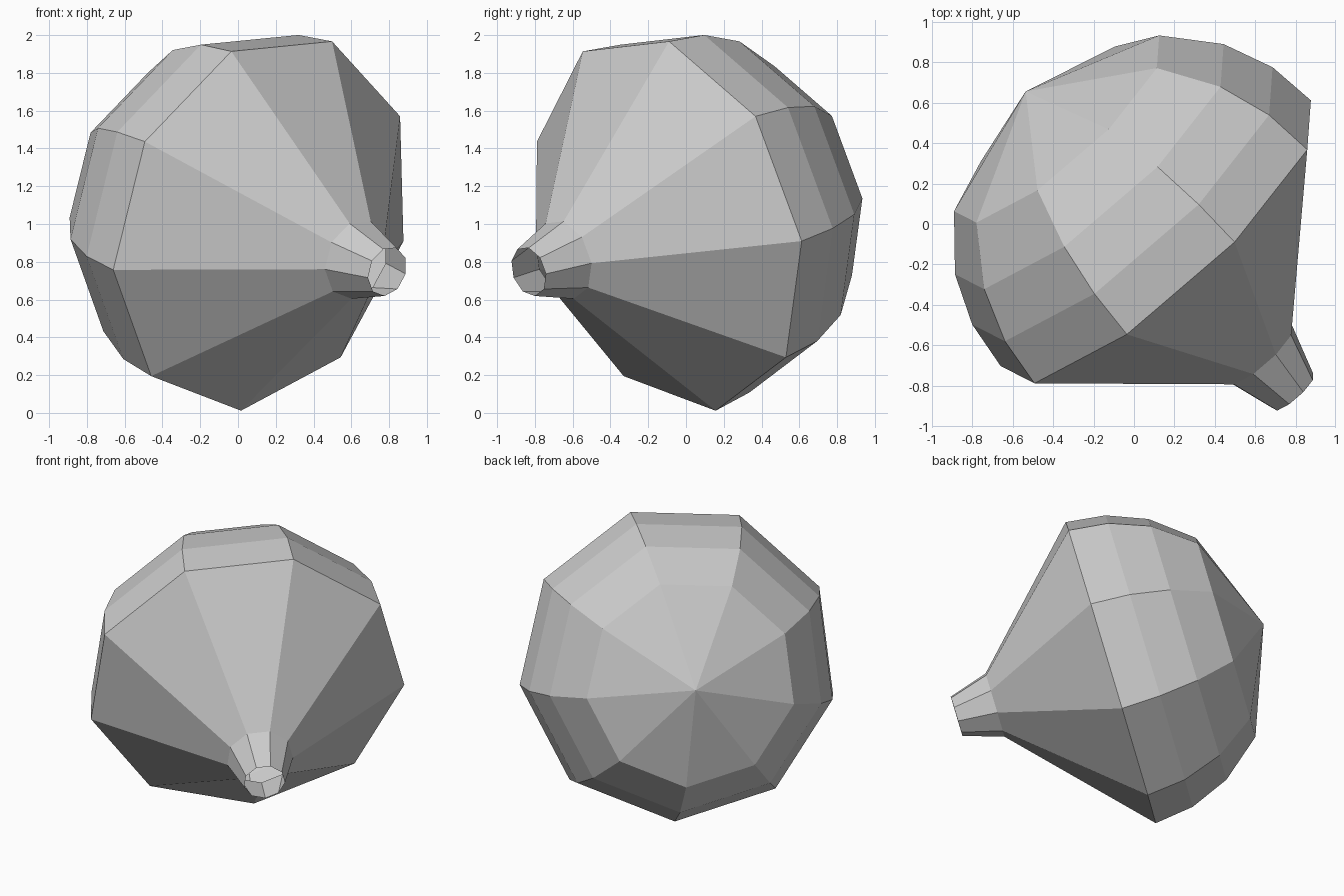
import bpy, bmesh, math
from mathutils import Vector, Matrix

if "Cube" in bpy.data.objects:
    bpy.data.objects.remove(bpy.data.objects["Cube"])

R = 1.03       # body radius
SIDES = 9
CENTRE = Vector((0.127, -0.088, 1.006))

# tilted frame: axis points to the domed back, u to one ring corner
axis = Vector((-0.644, 0.723, 0.250)).normalized()
u = Vector((0.361, -0.002, 0.933))
u = (u - axis * u.dot(axis)).normalized()
v = axis.cross(u)

# profile (position along axis, radius): open nozzle, neck, stepped dome
profile = [(-1.03, 0.134), (-0.773, 0.216)]
profile += [(R * k, R * math.sqrt(1 - k * k)) for k in (0, 0.25, 0.5, 0.75)]

bm = bmesh.new()
rings = []
for t, r in profile:
    ring = []
    for i in range(SIDES):
        a = 2 * math.pi * i / SIDES
        ring.append(bm.verts.new(CENTRE + axis * t + (u * math.cos(a) + v * math.sin(a)) * r))
    rings.append(ring)

# walls between rings
for lo, hi in zip(rings, rings[1:]):
    for i in range(SIDES):
        j = (i + 1) % SIDES
        bm.faces.new((lo[i], lo[j], hi[j], hi[i]))

# dome closes to a point
apex = bm.verts.new(CENTRE + axis * R)
for i in range(SIDES):
    bm.faces.new((rings[-1][i], rings[-1][(i + 1) % SIDES], apex))

mesh = bpy.data.meshes.new("bulb_body")
bm.to_mesh(mesh)
bm.free()
body = bpy.data.objects.new("bulb_body", mesh)
bpy.context.collection.objects.link(body)
